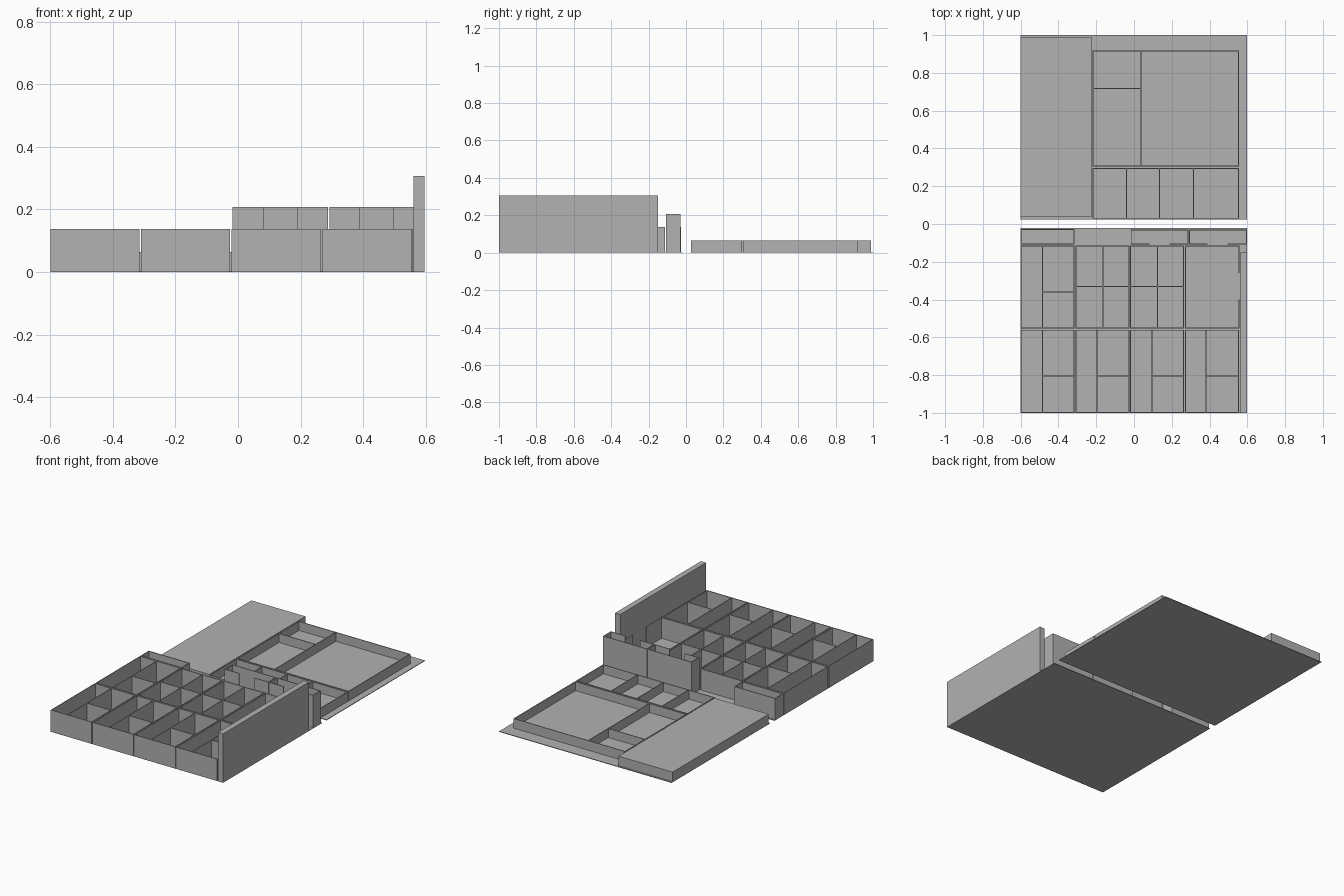
import bpy
import bmesh
from mathutils import Matrix, Vector

if "Cube" in bpy.data.objects:
    bpy.data.objects.remove(bpy.data.objects["Cube"])

T = 0.005          # wall thickness
BASE = 0.004       # backing sheet thickness
FLOOR = 0.008      # top of a tray floor

grey = bpy.data.materials.new("plain_grey")
grey.use_nodes = True
colour = (0.445, 0.445, 0.445, 1)
grey.diffuse_color = colour
grey.node_tree.nodes["Principled BSDF"].inputs["Base Color"].default_value = colour


def add_box(bm, x0, x1, y0, y1, z0, z1):
    size = Vector((x1 - x0, y1 - y0, z1 - z0))
    centre = Vector((x0 + x1, y0 + y1, z0 + z1)) / 2
    bmesh.ops.create_cube(bm, size=1, matrix=Matrix.Translation(centre) @ Matrix.Diagonal(size).to_4x4())


def finish(bm, name):
    mesh = bpy.data.meshes.new(name)
    bm.to_mesh(mesh)
    bm.free()
    mesh.materials.append(grey)
    bpy.context.collection.objects.link(bpy.data.objects.new(name, mesh))


def block(name, *bounds):
    bm = bmesh.new()
    add_box(bm, *bounds)
    finish(bm, name)


def tray(name, x0, x1, y0, y1, height, across=(), along=(), front_notch=None, right_notch=None):
    """Open tray. along: (x, y start, y end) and across: (y, x start, x end) dividers."""
    bm = bmesh.new()
    add_box(bm, x0, x1, y0, y1, BASE, FLOOR)

    def wall_x(y, a, b):
        add_box(bm, a, b, y, y + T, FLOOR, height)

    def wall_y(x, a, b):
        add_box(bm, x, x + T, a, b, FLOOR, height)

    # Outer walls, split in two where there is a finger notch
    wall_x(y1 - T, x0, x1)
    for a, b in ([(x0, front_notch[0]), (front_notch[1], x1)] if front_notch else [(x0, x1)]):
        wall_x(y0, a, b)
    ends = (y0 + T, y1 - T)
    wall_y(x0, *ends)
    for a, b in ([(ends[0], right_notch[0]), (right_notch[1], ends[1])] if right_notch else [ends]):
        wall_y(x1 - T, a, b)
    # Inner dividers
    for x, a, b in along:
        wall_y(x - T / 2, max(a, y0 + T), min(b, y1 - T))
    for y, a, b in across:
        wall_x(y - T / 2, max(a, x0 + T), min(b, x1 - T))
    finish(bm, name)


# Backing sheets
block("lower_sheet", -0.6, 0.597, -1, -0.02, 0, BASE)
block("upper_sheet", -0.6, 0.597, 0.025, 1, 0, BASE)

# Front row: a long cell beside two short ones
LOW = 0.137
PITCH = 0.29
WIDTH = 0.285
dividers = (-0.485, -0.195, 0.095, 0.38)
for i, x in enumerate(dividers):
    left = -0.6 + i * PITCH
    tray(f"front_tray_{i + 1}", left, left + WIDTH, -1, -0.56, LOW,
         along=[(x, -1, 0)], across=[(-0.805, x + T / 2, 1)])

# Middle row
tray("middle_tray_1", -0.6, -0.6 + WIDTH, -0.553, -0.113, LOW,
     along=[(-0.485, -1, 0)], across=[(-0.36, -0.485 + T / 2, 1)])
for i, x in enumerate((-0.165, 0.125)):
    left = -0.6 + (i + 1) * PITCH
    tray(f"middle_tray_{i + 2}", left, left + WIDTH, -0.553, -0.113, LOW,
         along=[(x, -1, 0)],
         across=[(-0.33, -1, x - T / 2), (-0.33, x + T / 2, 1)])
tray("middle_tray_4", 0.27, 0.558, -0.553, -0.113, LOW, right_notch=(-0.4, -0.26))

# Back row: low tray and two notched card holders
tray("back_tray", -0.6, -0.315, -0.108, -0.027, LOW)
tray("card_holder_1", -0.017, 0.288, -0.108, -0.03, 0.208, front_notch=(0.083, 0.188))
tray("card_holder_2", 0.292, 0.597, -0.108, -0.03, 0.208, front_notch=(0.39, 0.495))

# Upright folded board at the side
block("upright_board", 0.561, 0.597, -1, -0.15, BASE, 0.307)

# Shallow upper layer
SHALLOW = 0.064
block("flat_slab", -0.6, -0.225, 0.037, 0.99, BASE, SHALLOW)
tray("large_shallow_tray", -0.22, 0.555, 0.305, 0.918, SHALLOW,
     along=[(0.038, 0, 1)], across=[(0.717, -1, 0.038 - T / 2)])
tray("small_shallow_tray", -0.22, 0.555, 0.028, 0.297, SHALLOW,
     along=[(x, 0, 1) for x in (-0.04, 0.136, 0.314)])
